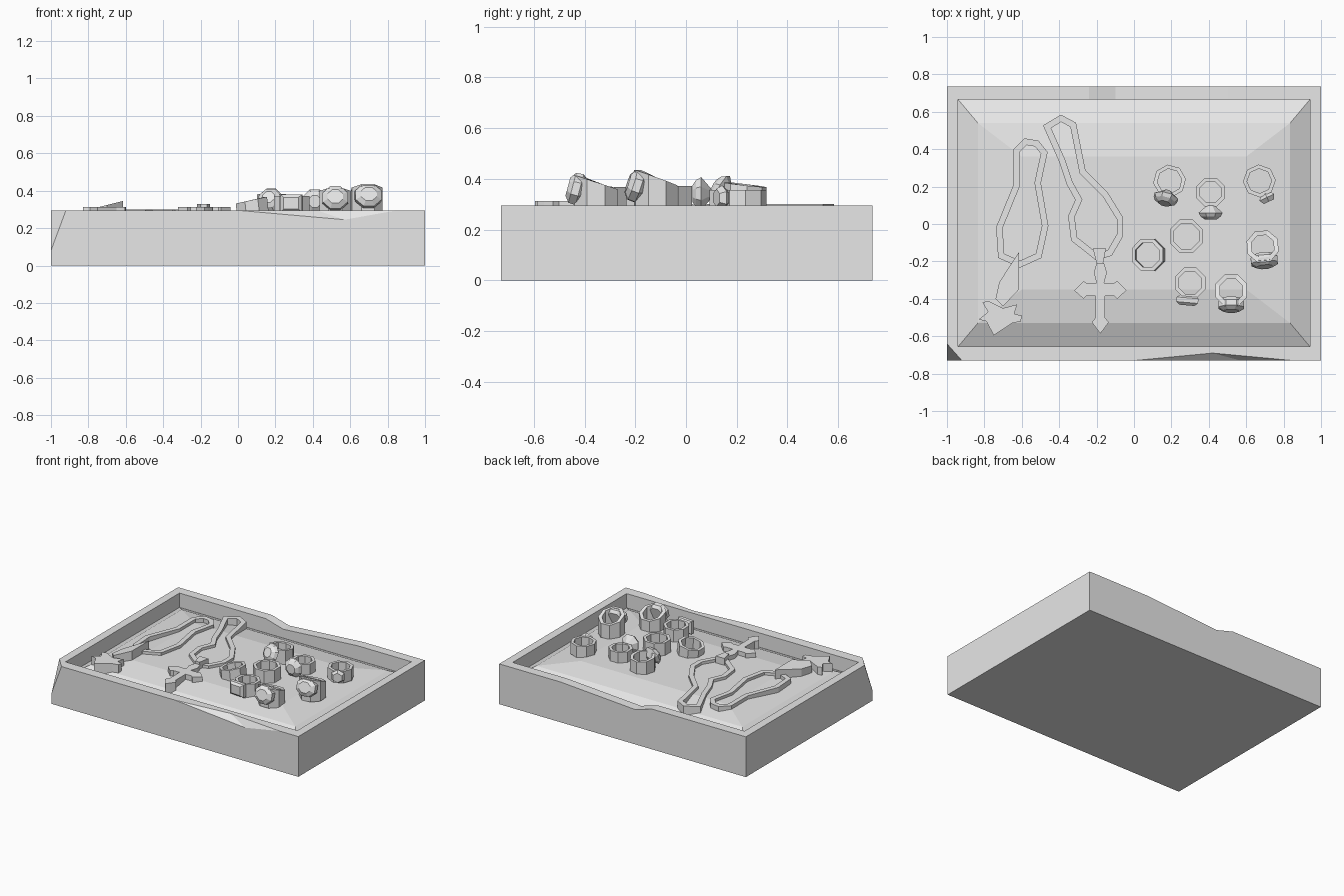
import bpy, bmesh
from math import pi, sin, cos, radians
from mathutils import Vector, Matrix

if "Cube" in bpy.data.objects:
    bpy.data.objects.remove(bpy.data.objects["Cube"])

grey = bpy.data.materials.new("plain grey")
grey.use_nodes = True
colour = (0.8, 0.8, 0.8, 1)
grey.diffuse_color = colour
grey.node_tree.nodes["Principled BSDF"].inputs["Base Color"].default_value = colour


def finish(name, bm, matrix=None):
    bmesh.ops.remove_doubles(bm, verts=bm.verts, dist=0.0005)
    bmesh.ops.recalc_face_normals(bm, faces=bm.faces)
    mesh = bpy.data.meshes.new(name)
    bm.to_mesh(mesh)
    bm.free()
    mesh.materials.append(grey)
    obj = bpy.data.objects.new(name, mesh)
    if matrix:
        obj.matrix_world = matrix
    bpy.context.collection.objects.link(obj)
    return obj


def poly(bm, *points):
    return bm.faces.new([bm.verts.new(p) for p in points])


def bridge(bm, loops, closed=False):
    """Quads between successive closed loops of points."""
    rows = [[bm.verts.new(p) for p in loop] for loop in loops]
    pairs = list(zip(rows, rows[1:])) + ([(rows[-1], rows[0])] if closed else [])
    for a, b in pairs:
        for i in range(len(a)):
            j = (i + 1) % len(a)
            bm.faces.new((a[i], a[j], b[j], b[i]))
    return rows


def plate(name, outline, bottom, top, bevel=0.0):
    """Flat ornament; top may be a number or a function of x and y."""
    height = top if callable(top) else (lambda x, y: top)
    bm = bmesh.new()
    rows = bridge(bm, [[(x, y, bottom) for x, y in outline],
                       [(x, y, height(x, y)) for x, y in outline]])
    bm.faces.new(rows[0])
    bm.faces.new(rows[1])
    return finish(name, bm)


# Tray with a broken front edge, a clipped corner and a sagging back rim
W, F, B, H = 1.0, -0.73, 0.735, 0.295
iw, inf, inb, low = 0.94, -0.655, 0.665, 0.18
chip_side, chip_front, chip_low = (-W, -0.64, H), (-0.92, F, H), (-W, F, 0.08)
d0, d1, d2, dent = (0, F, H), (0.57, F, 0.245), (0.85, F, H), (0.42, -0.69, H)
sag = [(-W, H), (-0.24, H), (-0.1, 0.255), (0.5, H), (W, H)]
back_out = [(x, B, z) for x, z in sag]
back_in = [(x * (iw if abs(x) == W else 1), inb, z) for x, z in sag]

bm = bmesh.new()
poly(bm, (-W, F, 0), (W, F, 0), (W, B, 0), (-W, B, 0))
poly(bm, (-W, F, 0), (W, F, 0), (W, F, H), d2, d1, d0, chip_front, chip_low)
poly(bm, (-W, F, 0), chip_low, chip_side, back_out[0], (-W, B, 0))
poly(bm, (W, F, 0), (W, B, 0), (W, B, H), (W, F, H))
poly(bm, (W, B, 0), (-W, B, 0), *back_out)
poly(bm, chip_low, chip_front, chip_side)
poly(bm, d0, d1, dent)
poly(bm, d1, d2, dent)
poly(bm, chip_side, chip_front, d0, dent, d2, (W, F, H), (iw, inf, H), (-iw, inf, H))
poly(bm, chip_side, (-iw, inf, H), back_in[0], back_out[0])
poly(bm, (W, F, H), (W, B, H), (iw, inb, H), (iw, inf, H))
for i in range(4):
    poly(bm, back_out[i], back_out[i + 1], back_in[i + 1], back_in[i])
poly(bm, (-iw, inf, H), (iw, inf, H), (iw, inf, low), (-iw, inf, low))
poly(bm, (iw, inb, low), (-iw, inb, low), *back_in)
for s in (-1, 1):
    poly(bm, (s * iw, inf, H), (s * iw, inb, H), (s * iw, inb, low), (s * iw, inf, low))
poly(bm, (-iw, inf, low), (iw, inf, low), (iw, inb, low), (-iw, inb, low))
finish("tray", bm)

# Padded cushion rising towards the middle
bm = bmesh.new()
levels = [(iw, inf, inb, 0.19), (0.835, -0.53, 0.54, 0.25), (0.6, -0.35, 0.36, 0.28)]
rows = bridge(bm, [[(-x, f, z), (x, f, z), (x, b, z), (-x, b, z)] for x, f, b, z in levels])
bm.faces.new(rows[-1])
finish("cushion", bm)


# Necklace chains as mitred closed bands
def chain(name, path, width=0.034, bottom=0.24, top=0.3):
    pts = [Vector(p) for p in path]
    section = []
    for i, p in enumerate(pts):
        a = (p - pts[i - 1]).normalized()
        b = (pts[(i + 1) % len(pts)] - p).normalized()
        t = (a + b).normalized()
        n = Vector((-t.y, t.x)) * width / 2 / max(t.dot(a), 0.5)
        section.append([(*(p + s * n), z) for s, z in
                        ((1, bottom), (1, top), (-1, top), (-1, bottom))])
    bm = bmesh.new()
    bridge(bm, section, closed=True)
    finish(name, bm)


chain("left_chain", [(-.63, .39), (-.58, .44), (-.52, .43), (-.48, .38), (-.515, .22),
                     (-.475, -.01), (-.51, -.17), (-.61, -.215), (-.71, -.17),
                     (-.72, -.02), (-.63, .2)])
chain("right_chain", [(-.465, .52), (-.39, .565), (-.325, .53), (-.275, .28), (-.155, .16),
                      (-.075, .03), (-.075, -.06), (-.13, -.155), (-.2, -.175),
                      (-.32, -.08), (-.335, .04), (-.295, .13), (-.345, .22), (-.385, .34)])

# Cross pendant: mirrored half outline, with its hanging loop
half = [(0, -.2), (.02, -.21), (.035, -.26), (.02, -.315), (.075, -.315), (.09, -.305),
        (.14, -.355), (.09, -.4), (.075, -.385), (.025, -.385), (.025, -.5),
        (.045, -.525), (.02, -.56), (0, -.585)]
right_half = [(x - .18, y) for x, y in half]
left_half = [(-x - .18, y) for x, y in half[-2:0:-1]]
plate("cross_pendant", right_half + left_half, 0.24, 0.312)
plate("cross_loop", [(-.22, -.13), (-.15, -.13), (-.165, -.21), (-.2, -.21)], 0.26, 0.33)

# Arrow pendant with a raised blade
plate("arrow_blade", [(-.615, -.15), (-.615, -.35), (-.7, -.44), (-.74, -.4), (-.72, -.31)],
      0.24, lambda x, y: 0.345 + 0.25 * (x + .615))
plate("arrow_head", [(-.81, -.42), (-.78, -.41), (-.7, -.45), (-.625, -.43), (-.64, -.48),
                     (-.6, -.49), (-.605, -.52), (-.65, -.53), (-.75, -.595), (-.79, -.52),
                     (-.83, -.51), (-.78, -.47)], 0.22, 0.312)


# Rings and their stones
def ring(name, x, y, r, back, front, turn=-90, thick=0.022, tilt=0, base=0.272):
    """Octagonal band whose height grows towards the stone side."""
    yaw, inner, n = radians(turn), r - thick, 8
    angles = [(i + 0.5) * 2 * pi / n for i in range(n)]

    def loop(rad, up):
        return [(rad * cos(a), rad * sin(a),
                 up * (back + (front - back) * (1 + cos(a)) / 2)) for a in angles]
    bm = bmesh.new()
    bridge(bm, [loop(r, 0), loop(r, 1), loop(inner, 1), loop(inner, 0)], closed=True)
    matrix = (Matrix.Translation((x, y, base)) @ Matrix.Rotation(yaw, 4, "Z")
              @ Matrix.Rotation(radians(tilt), 4, "Y"))
    finish(name, bm, matrix)


def stone(name, x, y, z, turn, profile, sides=8, pitch=0, wide=1.0):
    """Faceted stone turned about its outward axis; profile is (distance, radius)."""
    bm = bmesh.new()
    angles = [(i + 0.5) * 2 * pi / sides for i in range(sides)]
    rows = bridge(bm, [[(d, wide * r * cos(a), r * sin(a)) for a in angles] for d, r in profile])
    bm.faces.new(rows[0])
    bm.faces.new(rows[-1])
    matrix = (Matrix.Translation((x, y, z)) @ Matrix.Rotation(radians(turn), 4, "Z")
              @ Matrix.Rotation(radians(-pitch), 4, "Y"))
    finish(name, bm, matrix)


oval = [(0, .05), (.02, .068), (.05, .066), (.068, .04)]
brilliant = [(0, .02), (.04, .07), (.06, .058), (.075, .035)]
block = [(0, .045), (.015, .066), (.04, .066), (.055, .045)]

ring("plain_ring_back", .28, -.065, .095, .1, .1)
ring("plain_ring_front", .08, -.165, .092, .07, .09, turn=0, tilt=-6, base=.27)
ring("brilliant_ring", .41, .17, .083, .085, .085)
stone("brilliant_stone", .41, .1, .342, -90, brilliant)
ring("tilted_ring", .19, .23, .088, .095, .115, turn=-105)
stone("tilted_stone", .18, .175, .335, -105, brilliant, pitch=25)
ring("small_stone_ring", .67, .23, .088, .085, .085, turn=-65)
stone("small_stone", .7, .165, .325, -65, [(0, .03), (.025, .05), (.05, .035)], sides=6)
ring("block_ring", .3, -.315, .088, .095, .1)
stone("block_stone", .288, -.38, .333, -95, block, sides=4, wide=1.25)
ring("front_signet_ring", .52, -.355, .092, .085, .145, thick=.026)
stone("front_signet_stone", .52, -.4, .352, -90, oval, pitch=15, wide=1.1)
ring("side_signet_ring", .688, -.12, .09, .1, .165, turn=-85, thick=.026)
stone("side_signet_stone", .694, -.165, .362, -85, oval, pitch=18, wide=1.15)
